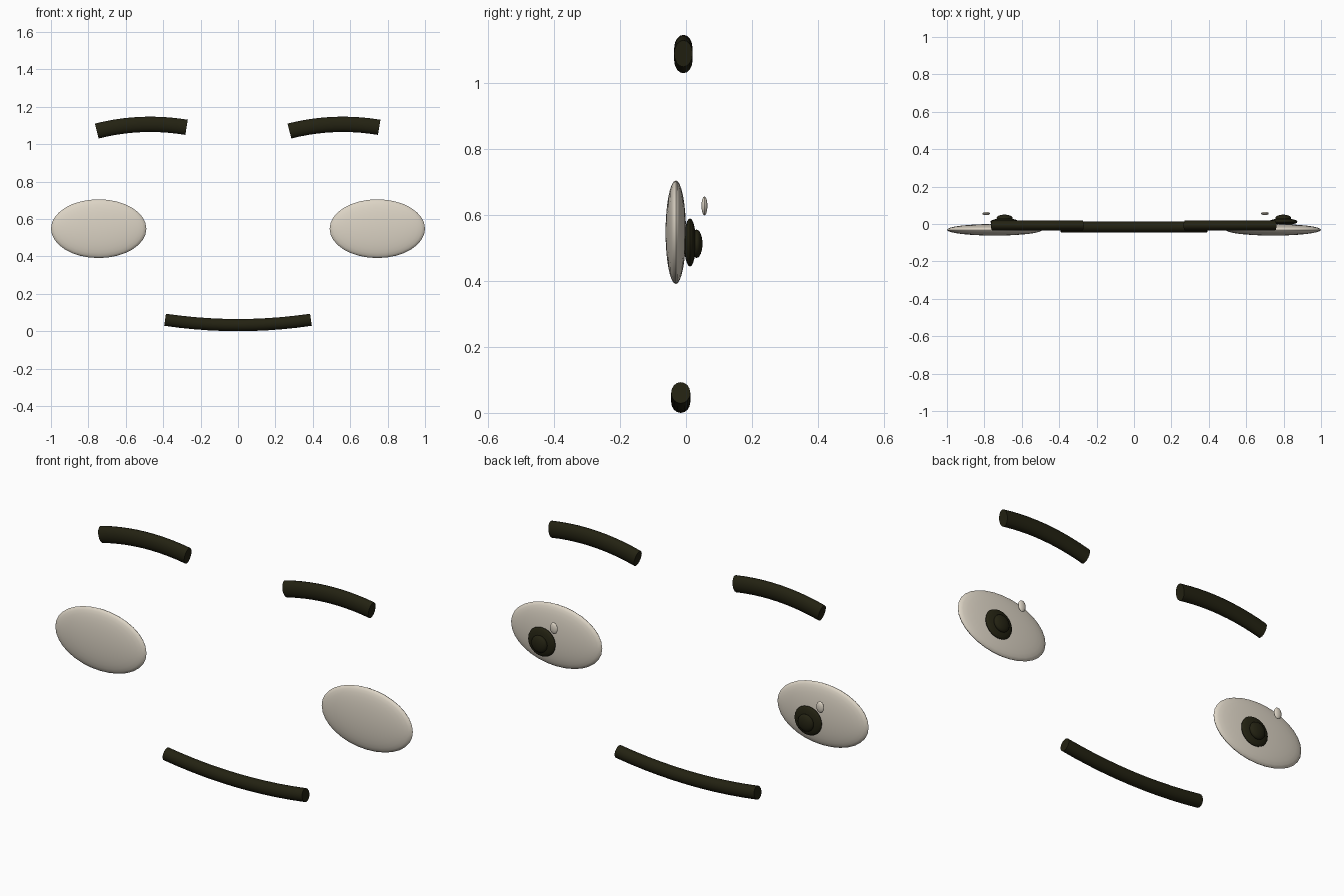
import bpy, bmesh, math
from mathutils import Vector, Matrix

cube = bpy.data.objects.get("Cube")
if cube:
    bpy.data.objects.remove(cube)


def material(name, rgb):
    m = bpy.data.materials.new(name)
    m.use_nodes = True
    m.diffuse_color = (*rgb, 1)
    m.node_tree.nodes["Principled BSDF"].inputs["Base Color"].default_value = (*rgb, 1)
    return m


white = material("warm_white", (0.72, 0.66, 0.56))
dark = material("dark_olive", (0.017, 0.016, 0.006))


def finish(name, bm, mat):
    bmesh.ops.recalc_face_normals(bm, faces=bm.faces)
    mesh = bpy.data.meshes.new(name)
    bm.to_mesh(mesh)
    bm.free()
    mesh.materials.append(mat)
    obj = bpy.data.objects.new(name, mesh)
    bpy.context.collection.objects.link(obj)
    bpy.ops.object.select_all(action='DESELECT')
    obj.select_set(True)
    bpy.context.view_layer.objects.active = obj
    bpy.ops.object.shade_smooth_by_angle(angle=math.radians(40))


def ellipsoid(name, centre, radii, mat, segments=24):
    # Poles point along y, so the flattened rim is a clean ellipse
    bm = bmesh.new()
    bmesh.ops.create_uvsphere(bm, u_segments=segments, v_segments=segments // 2, radius=1)
    bm.transform(Matrix.Translation(centre) @ Matrix.Diagonal((*radii, 1))
                 @ Matrix.Rotation(math.pi / 2, 4, 'X'))
    finish(name, bm, mat)


def bent_tube(name, start, control, end, y, depth, height, steps=10, sides=16):
    # Elliptical section swept along a quadratic arc in the xz plane
    a, b, c = (Vector((p[0], y, p[1])) for p in (start, control, end))
    bm = bmesh.new()
    rings = []
    for i in range(steps + 1):
        t = i / steps
        centre = a * (1 - t) ** 2 + b * 2 * t * (1 - t) + c * t ** 2
        tangent = ((b - a) * (1 - t) + (c - b) * t).normalized()
        up = Vector((-tangent.z, 0, tangent.x))
        angles = [2 * math.pi * k / sides for k in range(sides)]
        rings.append([bm.verts.new(centre + up * height * math.sin(w)
                                   + Vector((0, depth * math.cos(w), 0))) for w in angles])
    for r, s in zip(rings, rings[1:]):
        for k in range(sides):
            n = (k + 1) % sides
            bm.faces.new((r[k], r[n], s[n], s[k]))
    bm.faces.new(rings[0])
    bm.faces.new(rings[-1])
    finish(name, bm, dark)


# Eyes: both look toward the same side, so parts shift instead of mirroring
for side, x in (("right", -0.745), ("left", 0.745)):
    ellipsoid(side + "_eyeball", (x, -0.031, 0.548), (0.255, 0.031, 0.157), white, 32)
    ellipsoid(side + "_iris", (x + 0.053, 0.012, 0.517), (0.076, 0.018, 0.073), dark)
    ellipsoid(side + "_pupil", (x + 0.053, 0.032, 0.513), (0.043, 0.018, 0.043), dark)
    ellipsoid(side + "_eye_glint", (x - 0.045, 0.056, 0.628), (0.021, 0.009, 0.029), white, 16)

# Eyebrows
for side, x in (("right", -0.755), ("left", 0.275)):
    bent_tube(side + "_eyebrow", (x, 1.07), (x + 0.236, 1.13), (x + 0.48, 1.09),
              -0.008, 0.028, 0.041)

# Mouth
bent_tube("mouth", (-0.39, 0.061), (0, 0.004), (0.39, 0.061), -0.016, 0.029, 0.0325)
